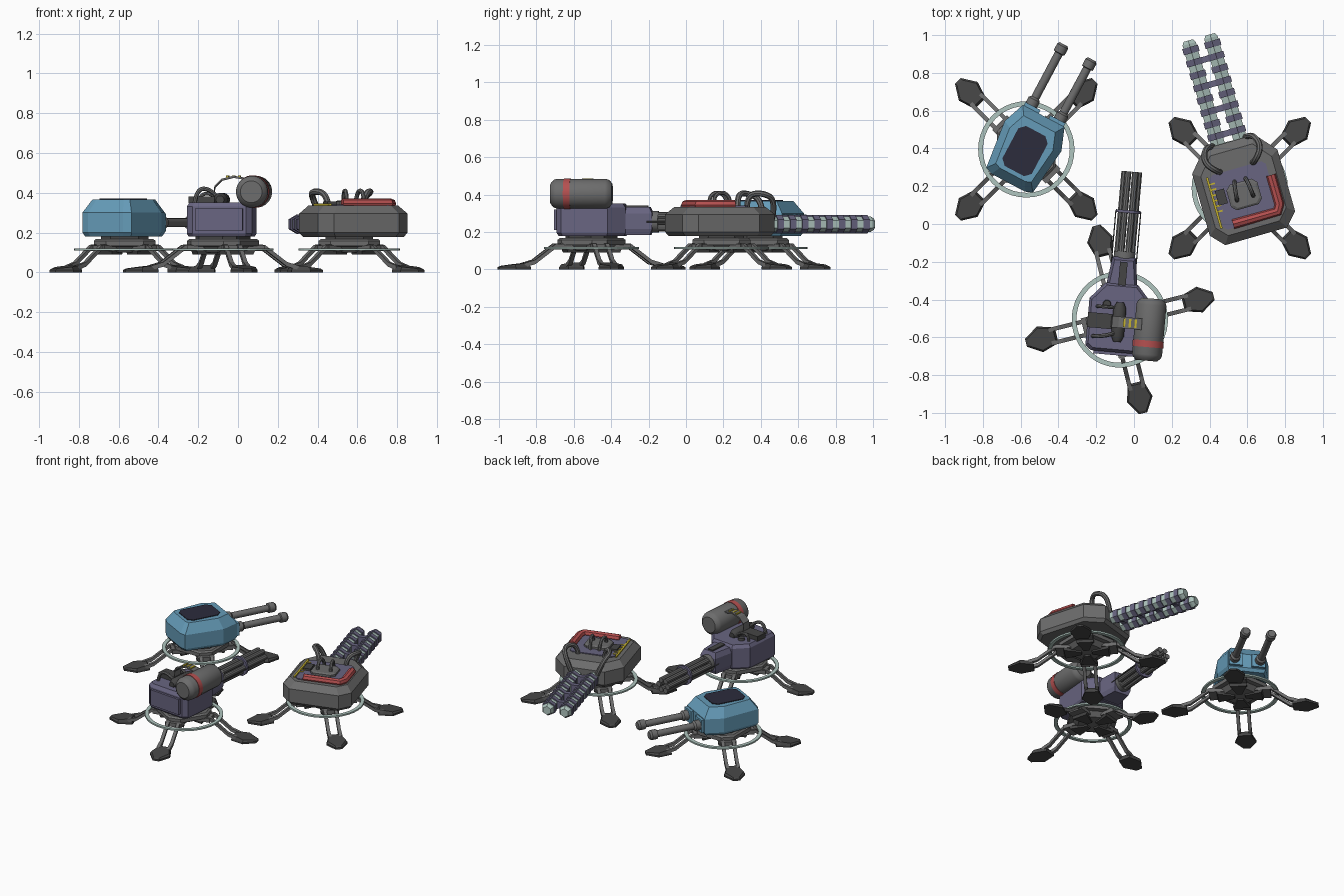
import bpy, bmesh, math
from mathutils import Matrix, Vector

if "Cube" in bpy.data.objects:
    bpy.data.objects.remove(bpy.data.objects["Cube"])


def material(name, r, g, b):
    m = bpy.data.materials.new(name)
    m.diffuse_color = (r, g, b, 1)
    m.use_nodes = True
    m.node_tree.nodes["Principled BSDF"].inputs["Base Color"].default_value = m.diffuse_color
    return m


GREY = material("steel grey", 0.15, 0.15, 0.15)
DARK = material("dark grey", 0.06, 0.06, 0.06)
PURPLE = material("dusty purple", 0.14, 0.13, 0.22)
BLUE = material("sky blue", 0.13, 0.33, 0.48)
NAVY = material("dark navy", 0.025, 0.025, 0.045)
RED = material("faded red", 0.46, 0.08, 0.08)
PALE = material("pale mint", 0.43, 0.56, 0.52)
YELLOW = material("warning yellow", 0.55, 0.44, 0.03)

# Placement of the group being built: local x = right, y = forward
frame = Matrix()


def finish(name, mesh, mat, smooth=False):
    mesh.materials.clear()
    mesh.materials.append(mat)
    for p in mesh.polygons:
        p.use_smooth = smooth
    if smooth:
        mesh.set_sharp_from_angle(angle=math.radians(35))
    ob = bpy.data.objects.new(name, mesh)
    bpy.context.collection.objects.link(ob)
    ob.matrix_world = frame
    return ob


def loft(name, rings, mat, smooth=False, closed=False):
    """Skin rings of equal point count; cap the ends or join them in a loop."""
    bm = bmesh.new()
    vs = [[bm.verts.new(p) for p in ring] for ring in rings]
    n = len(vs[0])
    pairs = list(zip(vs, vs[1:])) + ([(vs[-1], vs[0])] if closed else [])
    for a, b in pairs:
        for i in range(n):
            j = (i + 1) % n
            bm.faces.new((a[i], a[j], b[j], b[i]))
    if not closed:
        bm.faces.new(vs[0])
        bm.faces.new(vs[-1])
    bmesh.ops.recalc_face_normals(bm, faces=bm.faces)
    me = bpy.data.meshes.new(name)
    bm.to_mesh(me)
    bm.free()
    return finish(name, me, mat, smooth)


def prism(name, pts, levels, mat):
    """Outline stacked at (height, scale) levels."""
    cx = (min(p[0] for p in pts) + max(p[0] for p in pts)) / 2
    cy = (min(p[1] for p in pts) + max(p[1] for p in pts)) / 2
    return loft(name, [[(cx + (x - cx) * s, cy + (y - cy) * s, z) for x, y in pts]
                       for z, s in levels], mat)


def chamfered(w, l, c, cx=0, cy=0):
    return [(cx + x, cy + y) for x, y in
            ((w - c, -l), (w, c - l), (w, l - c), (w - c, l),
             (c - w, l), (-w, l - c), (-w, c - l), (c - w, -l))]


def mirrored(right):
    return right + [(-x, y) for x, y in reversed(right)]


def box(name, c, s, mat):
    x, y, z = c
    return prism(name, [(x + i * s[0] / 2, y + j * s[1] / 2)
                        for i, j in ((-1, -1), (1, -1), (1, 1), (-1, 1))],
                 [(z - s[2] / 2, 1), (z + s[2] / 2, 1)], mat)


def lathe(name, a, b, profile, mat, n=14, smooth=True):
    """Turned part between a and b; profile holds (fraction, radius)."""
    a, b = Vector(a), Vector(b)
    d = b - a
    q = d.to_track_quat('Z', 'Y')
    rings = []
    for t, r in profile:
        rings.append([a + d * t + q @ Vector((r * math.cos(k), r * math.sin(k), 0))
                      for k in (2 * math.pi * (i + 0.5) / n for i in range(n))])
    return loft(name, rings, mat, smooth)


def tube(name, pts, r, mat, curved=True):
    """Round pipe along a path."""
    cu = bpy.data.curves.new(name, 'CURVE')
    cu.dimensions = '3D'
    cu.bevel_depth, cu.bevel_resolution, cu.use_fill_caps = r, 2, True
    s = cu.splines.new('NURBS' if curved else 'POLY')
    s.points.add(len(pts) - 1)
    for p, co in zip(s.points, pts):
        p.co = (*co, 1)
    if curved:
        s.use_endpoint_u, s.order_u, s.resolution_u = True, 3, 6
    tmp = bpy.data.objects.new(name + " path", cu)
    me = bpy.data.meshes.new_from_object(tmp)
    bpy.data.objects.remove(tmp)
    return finish(name, me, mat, True)


def place(x, y, deg):
    global frame
    frame = Matrix.Translation((x, y, 0)) @ Matrix.Rotation(math.radians(deg), 4, 'Z')


def stand(x, y, deg):
    """Four-legged base with a pale hoop."""
    place(x, y, deg + 45)
    prism("hub", chamfered(.155, .155, .06), [(.1, .62), (.13, .8), (.132, 1), (.158, 1), (.168, .93)], GREY)
    prism("turning_neck", chamfered(.12, .12, .05), [(.165, 1), (.19, 1)], DARK)
    hoop = [[(r * math.cos(t), r * math.sin(t), z) for r, z in
             ((.23, .109), (.255, .109), (.255, .12), (.23, .12))]
            for t in (2 * math.pi * i / 40 for i in range(40))]
    loft("hoop", hoop, PALE, closed=True)
    for k in range(4):
        place(x, y, deg + 90 * k)
        box("hip", (.15, 0, .122), (.1, .11, .028), GREY)
        prism("hip_underplate", [(.03, -.02), (.15, -.06), (.15, .06), (.03, .02)], [(.09, .9), (.108, 1)], DARK)
        for s in (-1, 1):
            path = ((.15, .132), (.205, .128), (.32, .042), (.38, .024))
            loft("leg_bar", [[(r, s * .036 + w, z + h) for w, h in
                              ((-.011, -.013), (.011, -.013), (.011, .01), (-.011, .01))]
                             for r, z in path], GREY)
        foot = [(.345, -.042), (.435, -.07), (.512, -.022), (.512, .022), (.435, .07), (.345, .042)]
        ob = prism("foot", foot, [(0, 1), (.012, 1), (.03, .86)], DARK)
        for v in ob.data.vertices:
            if v.co.z > .02:
                v.co.z = .037 - (v.co.x - .35) * .12


# ---- Blue twin-barrel turret ----
stand(-.57, .395, 45)
place(-.572, .395, -28)
hull = mirrored([(.10, -.2), (.14, -.185), (.17, .08), (.125, .2)])
prism("blue_hull", hull, [(.18, .93), (.2, 1), (.3, 1), (.366, .76)], BLUE)
prism("top_panel", chamfered(.088, .12, .03, 0, -.01), [(.362, 1), (.371, 1)], NAVY)
for s in (-1, 1):
    box("barrel_mount", (s * .075, .2, .25), (.09, .04, .09), BLUE)
    lathe("gun_barrel", (s * .085, .19, .25), (s * .085, .585, .25),
          [(0, .034), (.16, .034), (.19, .023), (.86, .023), (.87, .033), (.97, .033), (1, .024)], GREY)

# ---- Grey heavy turret with banded twin barrels ----
stand(.56, .19, 45)
place(.575, .185, 16)
prism("grey_hull", mirrored([(.17, -.26), (.235, -.19), (.235, .15), (.14, .26)]),
      [(.178, .93), (.2, 1), (.295, 1), (.335, .83)], GREY)
prism("deck_panel", chamfered(.155, .15, .02, 0, -.035), [(.33, 1), (.341, 1)], PURPLE)
prism("hatch", chamfered(.085, .07, .025, 0, -.03), [(.335, 1), (.355, 1), (.362, .85)], GREY)
box("hatch_side_block", (-.12, -.01, .345), (.05, .08, .02), DARK)
tube("red_pipe", [(.165, .03, .345), (.165, -.13, .345), (.145, -.165, .345), (-.1, -.165, .345)], .026, RED, False)
box("yellow_stripe", (-.165, -.03, .341), (.012, .28, .008), YELLOW)
for i in range(6):
    box("yellow_tick", (-.148, -.08 + i * .03, .341), (.03, .009, .008), YELLOW)
for s in (-1, 1):
    tube("hatch_handle", [(s * .045, -.05, .35), (s * .045, -.05, .41), (s * .035, .04, .41),
                          (s * .03, .05, .335)], .011, GREY)
    tube("feed_hose", [(s * .09, .12, .325), (s * .1, .12, .4), (s * .16, .19, .41),
                       (s * .13, .27, .37), (s * .09, .26, .27)], .016, GREY)
    lathe("pale_barrel", (s * .06, .22, .242), (s * .06, .835, .242),
          [(0, .042), (.97, .042), (1, .03)], PALE, 6, False)
    for i in range(8):
        f = .29 + i * .068
        lathe("barrel_band", (s * .06, f, .242), (s * .06, f + .034, .242), [(0, .05), (1, .05)], PURPLE, 6, False)
for i in range(0, 8, 2):
    box("barrel_bridge", (0, .307 + i * .068, .242), (.07, .032, .05), PURPLE)

# ---- Purple rotary-gun turret ----
stand(-.075, -.505, 14)
place(-.08, -.505, -5)
prism("purple_hull", mirrored([(.135, -.175), (.165, -.15), (.165, .1), (.085, .19)]),
      [(.18, .95), (.195, 1), (.33, 1), (.352, .92)], PURPLE)
box("rear_panel", (0, -.178, .265), (.24, .025, .11), PURPLE)
prism("gun_shroud", mirrored([(.085, .16), (.062, .33)]), [(.185, .85), (.215, 1), (.3, 1), (.335, .8)], PURPLE)
box("shroud_slot", (0, .22, .336), (.04, .17, .014), DARK)
lathe("gun_core", (0, .3, .255), (0, .36, .255), [(0, .058), (1, .058)], GREY)
for k in range(6):
    a = math.pi * k / 3
    x, z = .038 * math.cos(a), .255 + .038 * math.sin(a)
    lathe("rotary_barrel", (x, .3, z), (x, .785, z), [(0, .018), (1, .018)], GREY, 10)
lathe("barrel_clamp", (0, .565, .255), (0, .58, .255), [(0, .068), (1, .068)], PURPLE)
for s in (-1, 1):
    tube("side_wire", [(s * .066, .3, .255), (s * .066, .575, .255)], .003, DARK, False)

# Side tank
lathe("tank", (.165, -.205, .405), (.165, .125, .405),
      [(0, .055), (.05, .074), (.1, .08), (.9, .08), (.95, .074), (1, .055)], GREY, 24)
lathe("tank_band", (.165, -.133, .405), (.165, -.098, .405), [(0, .083), (1, .083)], RED, 24)

# Ammunition feed and deck fittings
box("ammo_box", (-.1, -.015, .365), (.13, .08, .035), DARK)
lathe("feed_drum", (0, -.12, .365), (0, .09, .365), [(0, .02), (.15, .035), (.85, .035), (1, .02)], DARK)
belt = [(-.04, .37), (-.035, .425), (.0, .46), (.06, .475), (.12, .465), (.15, .44)]
loft("feed_belt", [[(x, y - .015, z + h) for y, h in ((-.03, 0), (.03, 0), (.03, .01), (-.03, .01))]
                   for x, z in belt], GREY)
for i in range(3):
    box("belt_mark", (.03 + i * .03, -.015, .482), (.012, .045, .008), YELLOW)
tube("deck_hose", [(-.13, -.1, .345), (-.12, -.1, .42), (-.05, -.09, .42), (-.01, -.07, .37)], .011, GREY)
tube("front_hose", [(-.12, .06, .345), (-.12, .06, .39), (-.06, .06, .4), (-.01, .06, .36)], .009, GREY)
lathe("deck_knob", (-.07, .075, .34), (-.07, .075, .368), [(0, .025), (1, .02)], DARK)
